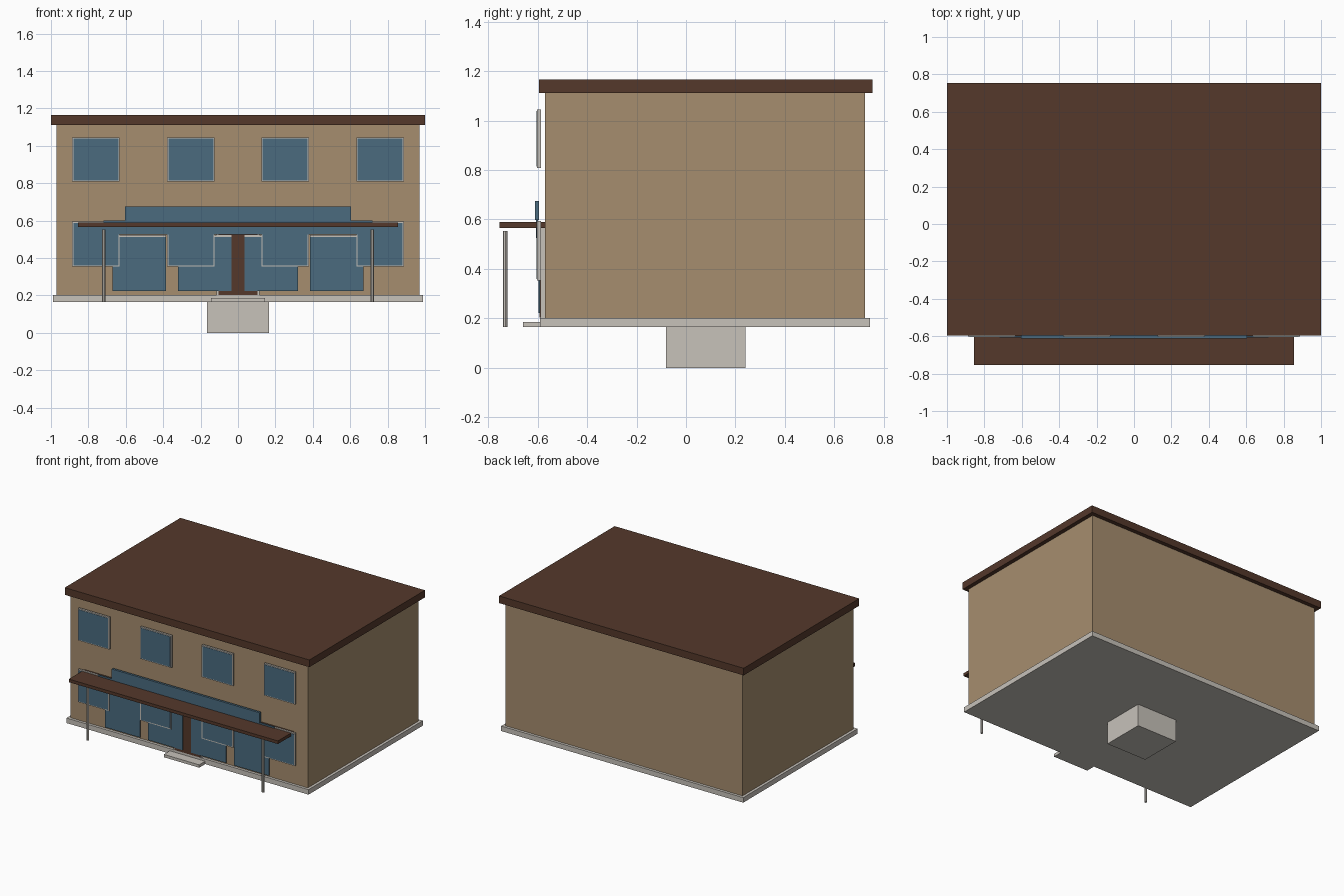
import bpy

cube = bpy.data.objects.get("Cube")
if cube:
    bpy.data.objects.remove(cube, do_unlink=True)


def material(name, rgb):
    m = bpy.data.materials.new(name)
    m.use_nodes = True
    m.diffuse_color = (*rgb, 1)
    m.node_tree.nodes["Principled BSDF"].inputs["Base Color"].default_value = (*rgb, 1)
    return m


TAN = material("tan_wall", (0.381, 0.266, 0.156))
BROWN = material("dark_brown", (0.089, 0.040, 0.024))
BLUE = material("blue_glass", (0.069, 0.147, 0.212))
STONE = material("pale_stone", (0.571, 0.539, 0.491))


def box(name, mat, x, y, z):
    """Box spanning the (low, high) range on each axis."""
    bpy.ops.mesh.primitive_cube_add(size=1, location=[sum(r) / 2 for r in (x, y, z)])
    ob = bpy.context.object
    ob.name = name
    ob.scale = [r[1] - r[0] for r in (x, y, z)]
    bpy.ops.object.transform_apply(location=False, rotation=False, scale=True)
    ob.data.materials.append(mat)
    return ob


def glazed(name, cx, z, half, y_front, y_back, rim):
    """Glass panel standing just proud of a pale frame."""
    box(name + "_frame", STONE, (cx - half - rim, cx + half + rim),
        (y_front + 0.002, y_back), (z[0] - rim, z[1] + rim))
    box(name + "_glass", BLUE, (cx - half, cx + half),
        (y_front, y_front + 0.006), z)


# Main building
box("plinth", STONE, (-0.99, 0.99), (-0.59, 0.745), (0.165, 0.202))
box("walls", TAN, (-0.97, 0.97), (-0.57, 0.725), (0.2, 1.112))
box("roof", BROWN, (-1, 1), (-0.595, 0.755), (1.112, 1.165))
box("foundation_block", STONE, (-0.165, 0.165), (-0.08, 0.24), (0, 0.166))
box("front_step", STONE, (-0.145, 0.145), (-0.66, -0.588), (0.165, 0.186))

# Two rows of windows
for floor, z in (("lower", (0.36, 0.587)), ("upper", (0.815, 1.038))):
    for i, cx in enumerate((-0.76, -0.252, 0.252, 0.76)):
        glazed(f"{floor}_window_{i}", cx, z, 0.12, -0.604, -0.587, 0.007)

# Shopfront panes
for i, cx in enumerate((-0.527, -0.177, 0.177, 0.527)):
    box(f"shop_pane_{i}", BLUE, (cx - 0.143, cx + 0.143), (-0.597, -0.59), (0.222, 0.513))
    box(f"shop_pane_top_rail_{i}", STONE, (cx - 0.143, cx + 0.143), (-0.596, -0.59), (0.513, 0.522))

# Door and surround
box("door_surround", STONE, (-0.115, 0.115), (-0.588, -0.57), (0.2, 0.57))
box("door", BROWN, (-0.105, 0.105), (-0.592, -0.587), (0.203, 0.53))

# Fascia panels and canopy
box("fascia_band", BLUE, (-0.72, 0.72), (-0.606, -0.598), (0.525, 0.6))
box("sign_panel", BLUE, (-0.605, 0.605), (-0.611, -0.594), (0.598, 0.675))
box("canopy", BROWN, (-0.855, 0.855), (-0.755, -0.57), (0.566, 0.589))
for side, sx in (("right", -1), ("left", 1)):
    bpy.ops.mesh.primitive_cylinder_add(vertices=12, radius=0.009, depth=0.388,
                                        location=(sx * 0.717, -0.731, 0.359))
    post = bpy.context.object
    post.name = side + "_canopy_post"
    post.data.materials.append(STONE)
    bpy.ops.object.shade_smooth_by_angle()
